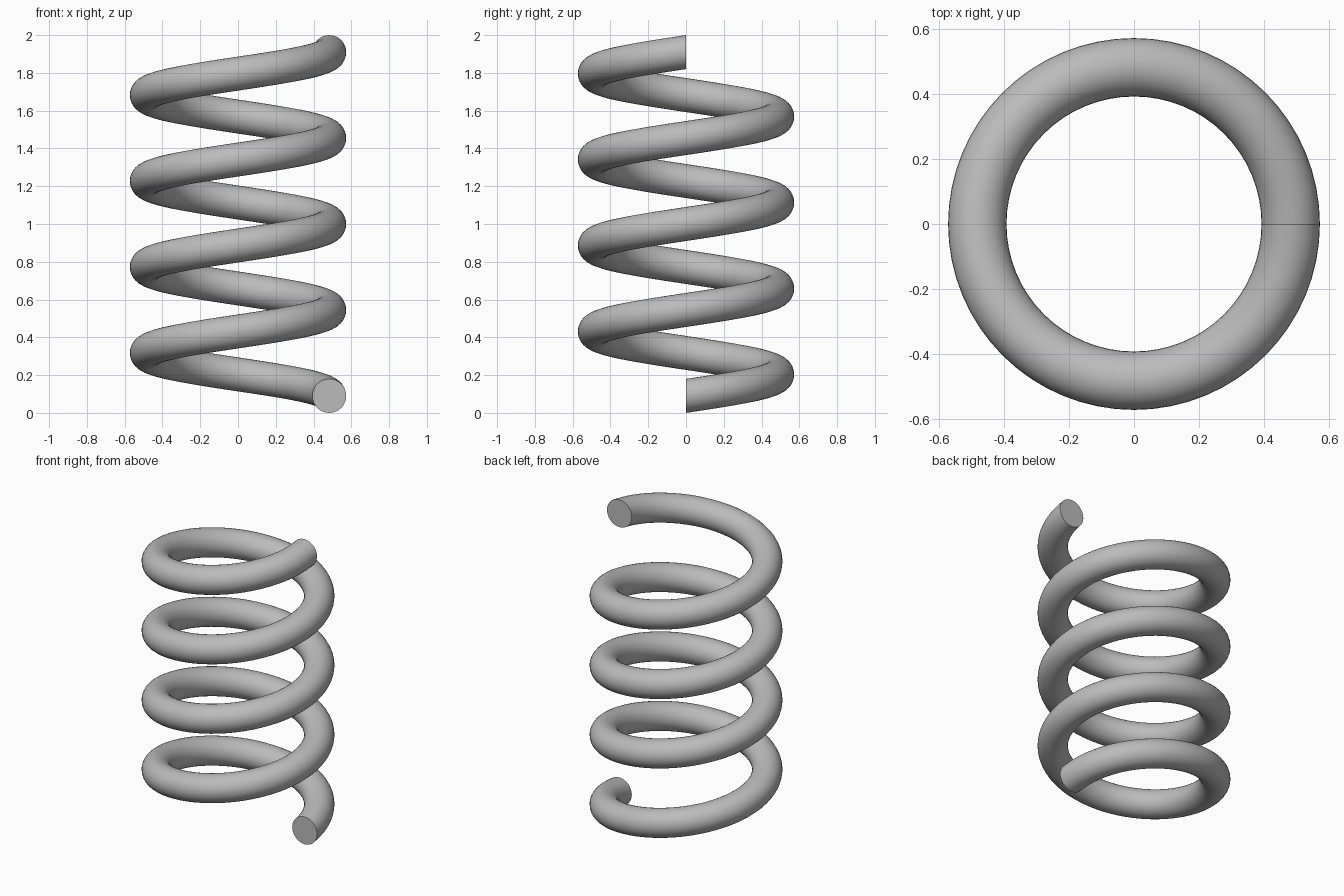
import bpy, bmesh, math
from mathutils import Matrix, Vector

cube = bpy.data.objects.get("Cube")
if cube:
    bpy.data.objects.remove(cube, do_unlink=True)

WIRE_RADIUS = 0.09
COIL_RADIUS = 0.483
TURNS = 4
STEPS = 64 * TURNS
RISE = 2 - 2 * WIRE_RADIUS

# Plain grey metal
metal = bpy.data.materials.new("grey metal")
metal.use_nodes = True
grey = (0.5, 0.5, 0.5, 1)
metal.diffuse_color = grey
metal.node_tree.nodes["Principled BSDF"].inputs["Base Color"].default_value = grey

# Upright round section, swept counterclockwise up the coil
bm = bmesh.new()
place = Matrix.Translation((COIL_RADIUS, 0, WIRE_RADIUS)) @ Matrix.Rotation(math.pi / 2, 4, "X")
bmesh.ops.create_circle(bm, segments=32, radius=WIRE_RADIUS, matrix=place)
bmesh.ops.spin(bm, geom=bm.verts[:] + bm.edges[:], cent=(0, 0, 0), axis=(0, 0, 1),
               dvec=Vector((0, 0, RISE / STEPS)), angle=math.tau * TURNS,
               steps=STEPS, use_merge=False, use_duplicate=False)

# Flat ends
bmesh.ops.holes_fill(bm, edges=[e for e in bm.edges if e.is_boundary], sides=0)
bmesh.ops.recalc_face_normals(bm, faces=bm.faces[:])

mesh = bpy.data.meshes.new("coil_spring")
bm.to_mesh(mesh)
bm.free()
mesh.materials.append(metal)
spring = bpy.data.objects.new("coil_spring", mesh)
bpy.context.collection.objects.link(spring)

# Smooth wire with sharp end rims
bpy.ops.object.select_all(action="DESELECT")
spring.select_set(True)
bpy.context.view_layer.objects.active = spring
bpy.ops.object.shade_smooth_by_angle(angle=math.radians(40))
